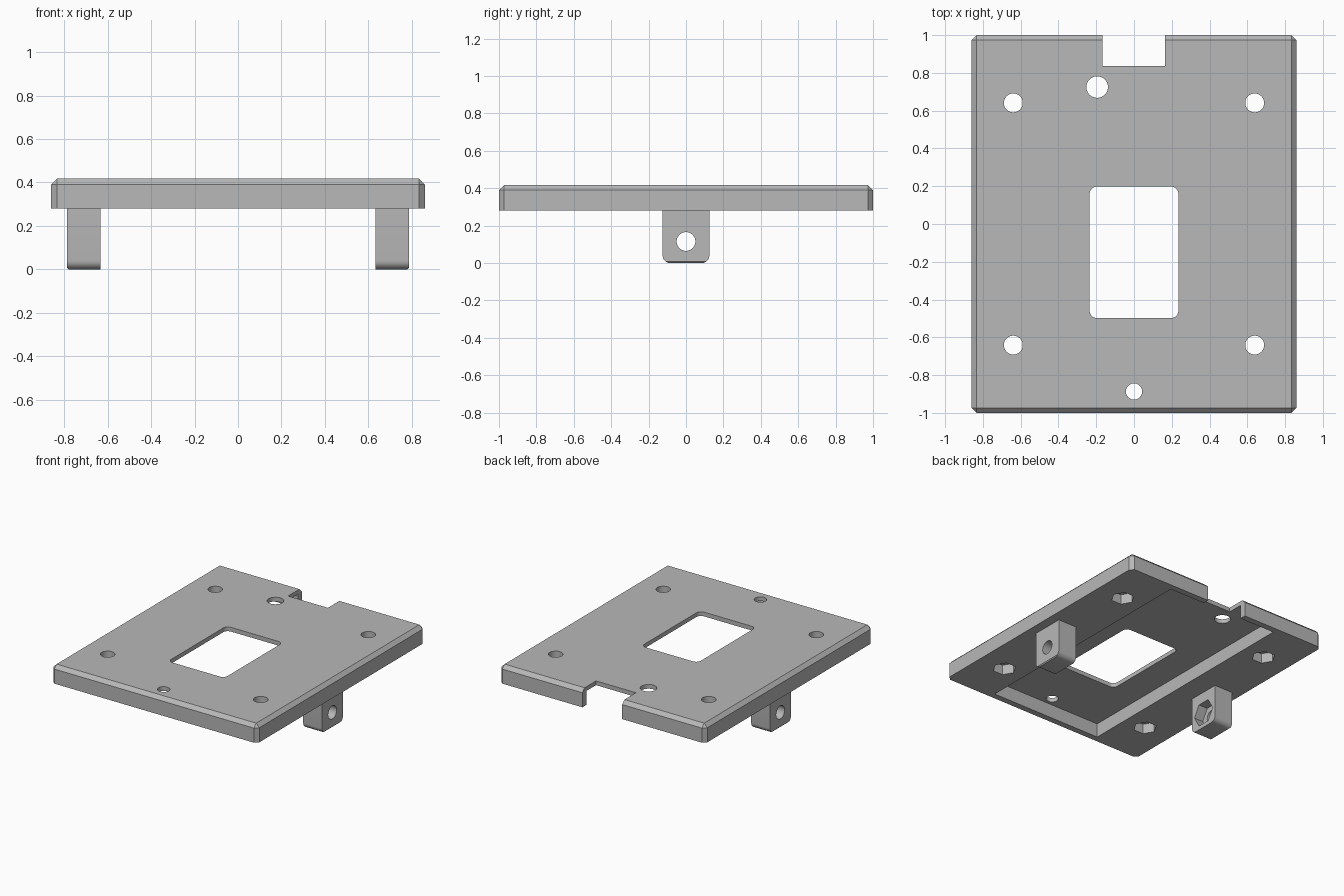
import bpy, bmesh, math
from mathutils import Matrix, Vector

if "Cube" in bpy.data.objects:
    bpy.data.objects.remove(bpy.data.objects["Cube"], do_unlink=True)

grey = bpy.data.materials.new("grey_plastic")
grey.use_nodes = True
GREY = (0.48, 0.48, 0.48, 1)
grey.diffuse_color = GREY
grey.node_tree.nodes["Principled BSDF"].inputs["Base Color"].default_value = GREY


def finish(name, bm):
    bmesh.ops.recalc_face_normals(bm, faces=bm.faces)
    mesh = bpy.data.meshes.new(name)
    bm.to_mesh(mesh)
    bm.free()
    mesh.materials.append(grey)
    obj = bpy.data.objects.new(name, mesh)
    bpy.context.collection.objects.link(obj)
    return obj


def bevel(bm, test, size, segments=1):
    """Bevel the edges whose midpoint and direction pass the test."""
    edges = []
    for e in bm.edges:
        a, b = e.verts[0].co, e.verts[1].co
        if test((a + b) / 2, (b - a).normalized()):
            edges.append(e)
    bmesh.ops.bevel(bm, geom=edges, offset=size, segments=segments,
                    profile=0.5, affect='EDGES')


def box(lo, hi):
    lo, hi = Vector(lo), Vector(hi)
    bm = bmesh.new()
    bmesh.ops.create_cube(bm, size=1, matrix=Matrix.Translation((lo + hi) / 2)
                          @ Matrix.Diagonal((hi - lo).to_4d()))
    return bm


def prism(centre, radius, depth, sides=48, axis='Z'):
    bm = bmesh.new()
    turn = Matrix.Rotation(math.pi / 2, 4, 'Y') if axis == 'X' else Matrix()
    # A hexagon keeps a corner on x, or on y when laid along x
    spin = Matrix.Rotation(math.pi / 2 if axis == 'X' else 0, 4, 'Z')
    bmesh.ops.create_cone(bm, cap_ends=True, segments=sides, radius1=radius,
                          radius2=radius, depth=depth,
                          matrix=Matrix.Translation(centre) @ turn @ spin
                          @ Matrix.Rotation(math.pi / 2, 4, 'Z'))
    if sides == 6 and axis == 'Z':
        bmesh.ops.rotate(bm, verts=bm.verts, cent=centre,
                         matrix=Matrix.Rotation(math.pi / 2, 3, 'Z'))
    # Make the hexagon corner direction certain
    if sides == 6:
        along = 0 if axis == 'Z' else 1
        reach = max(abs(v.co[along] - centre[along]) for v in bm.verts)
        if reach < radius * 0.95:
            bmesh.ops.rotate(bm, verts=bm.verts, cent=centre,
                             matrix=Matrix.Rotation(math.pi / 6, 3, axis))
    return bm


def cut(obj, bm):
    cutter = finish("cutter", bm)
    cutter.hide_render = True
    bpy.context.view_layer.objects.active = obj
    mod = obj.modifiers.new("cut", 'BOOLEAN')
    mod.operation, mod.solver, mod.object = 'DIFFERENCE', 'EXACT', cutter
    bpy.ops.object.modifier_apply(modifier=mod.name)
    bpy.data.objects.remove(cutter, do_unlink=True)


def smooth(obj):
    bpy.ops.object.select_all(action='DESELECT')
    obj.select_set(True)
    bpy.context.view_layer.objects.active = obj
    bpy.ops.object.shade_smooth_by_angle(angle=math.radians(30))


BASE, TOP = 0.28, 0.417

# Plate with chamfered top rim and corners
bm = box((-0.86, -1, BASE), (0.86, 1, TOP))
bevel(bm, lambda m, d: abs(d.z) > 0.9 or m.z > TOP - 0.01, 0.027)
plate = finish("plate", bm)

# Underside recess, back notch and central window
cut(plate, box((-0.465, -0.953, 0.1), (0.465, 0.953, 0.385)))
cut(plate, box((-0.168, 0.837, 0.1), (0.165, 1.2, 0.6)))
window = box((-0.235, -0.498, 0.1), (0.235, 0.198, 0.6))
bevel(window, lambda m, d: abs(d.z) > 0.9, 0.038, 6)
cut(plate, window)

# Corner screw holes with hexagonal nut pockets below
for sx in (-1, 1):
    for sy in (-1, 1):
        x, y = sx * 0.639, sy * 0.641
        cut(plate, prism(Vector((x, y, 0.35)), 0.05, 0.4))
        cut(plate, prism(Vector((x, y, BASE)), 0.082, 0.15, 6))

# Cable hole and front screw hole
cut(plate, prism(Vector((-0.195, 0.725, 0.4)), 0.057, 0.3))
cut(plate, prism(Vector((0, -0.887, 0.4)), 0.043, 0.3))
smooth(plate)

# Side legs with a cross hole and an inner nut pocket
for side, name in ((-1, "right_leg"), (1, "left_leg")):
    inner, outer = side * 0.632, side * 0.788
    bm = box((min(inner, outer), -0.125, 0), (max(inner, outer), 0.125, BASE))
    bevel(bm, lambda m, d: m.z < 0.01 and abs(d.x) > 0.9, 0.04, 6)
    leg = finish(name, bm)
    chamfer = box((-0.05, -0.2, -0.05), (0.05, 0.2, 0.05))
    bmesh.ops.rotate(chamfer, verts=chamfer.verts, cent=(0, 0, 0),
                     matrix=Matrix.Rotation(math.pi / 4, 3, 'Y'))
    bmesh.ops.translate(chamfer, verts=chamfer.verts,
                        vec=(outer + side * 0.0177 * 1.8, 0, -0.0177 * 1.8))
    cut(leg, chamfer)
    cut(leg, prism(Vector((side * 0.71, 0, 0.115)), 0.05, 0.4, axis='X'))
    cut(leg, prism(Vector((inner, 0, 0.115)), 0.098, 0.15, 6, 'X'))
    smooth(leg)
